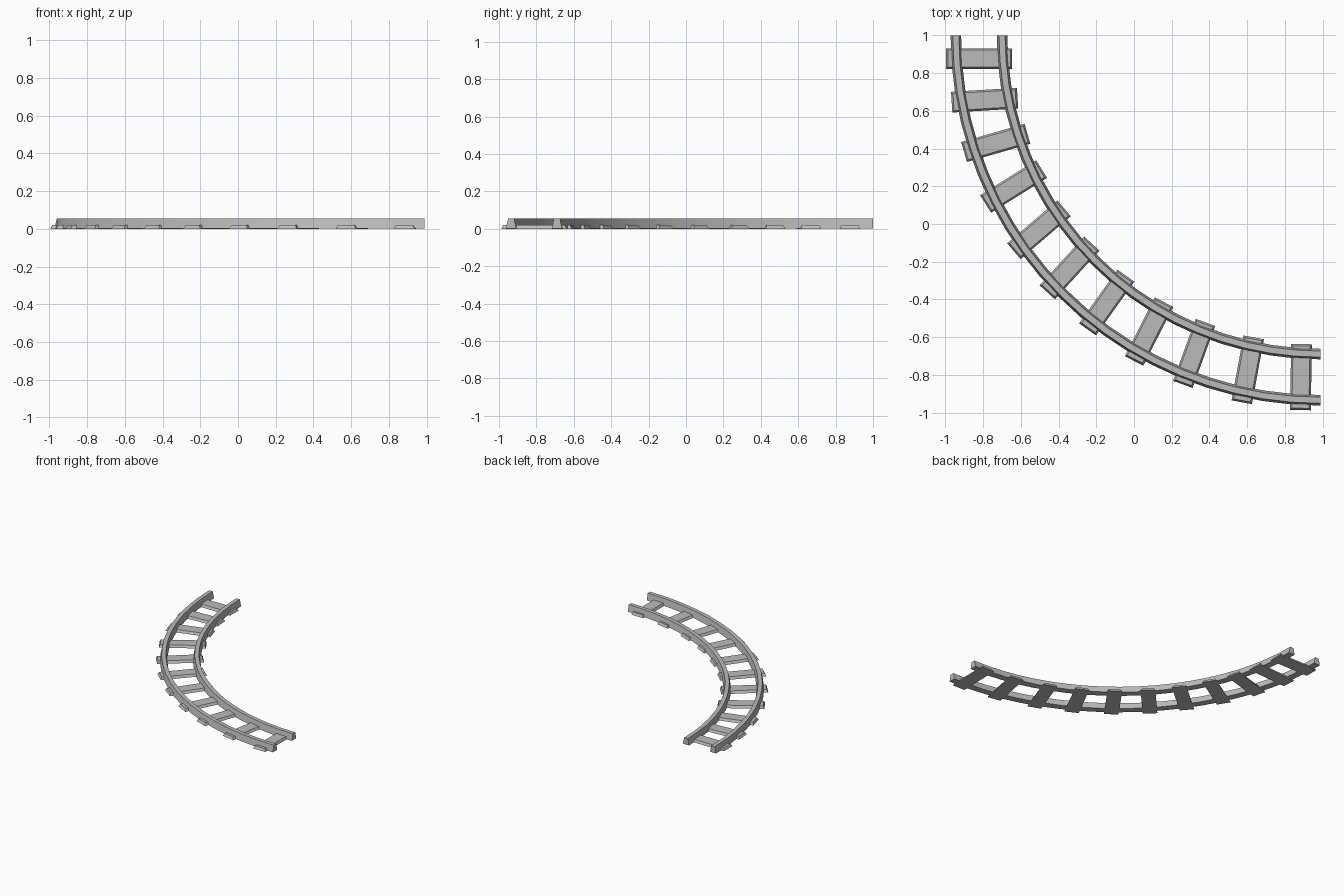
import bpy, bmesh
from math import sin, cos, pi, radians
from mathutils import Matrix, Vector

cube = bpy.data.objects.get("Cube")
if cube:
    bpy.data.objects.remove(cube, do_unlink=True)

CENTRE = Vector((0.99, 1.0, 0))
MID_RADIUS = 1.815

grey = bpy.data.materials.new("track grey")
grey.use_nodes = True
grey.diffuse_color = (0.5, 0.5, 0.5, 1)
grey.node_tree.nodes["Principled BSDF"].inputs["Base Color"].default_value = (0.5, 0.5, 0.5, 1)


def on_arc(radius, angle, z=0):
    return CENTRE + Vector((-radius * cos(angle), -radius * sin(angle), z))


def finish(bm, name):
    bmesh.ops.recalc_face_normals(bm, faces=bm.faces)
    mesh = bpy.data.meshes.new(name)
    bm.to_mesh(mesh)
    bm.free()
    mesh.materials.append(grey)
    obj = bpy.data.objects.new(name, mesh)
    bpy.context.collection.objects.link(obj)
    return obj


# Rails: tapered profile swept through a quarter circle
def make_rail(name, radius, steps=20):
    profile = [(-0.028, 0.002), (0.028, 0.002), (0.016, 0.055), (-0.016, 0.055)]
    bm = bmesh.new()
    rings = [[bm.verts.new(on_arc(radius + r, i / steps * pi / 2, z)) for r, z in profile]
             for i in range(steps + 1)]
    for a, b in zip(rings, rings[1:]):
        for k in range(4):
            n = (k + 1) % 4
            bm.faces.new((a[k], a[n], b[n], b[k]))
    bm.faces.new(rings[0])
    bm.faces.new(rings[-1])
    obj = finish(bm, name)
    bpy.context.view_layer.objects.active = obj
    obj.select_set(True)
    bpy.ops.object.shade_smooth_by_angle(angle=radians(30))
    obj.select_set(False)


make_rail("outer_rail", 1.935)
make_rail("inner_rail", 1.69)


# Sleepers: flat blocks with tapered tops, each slightly skewed to the curve
def make_sleeper(name, position, turn):
    bm = bmesh.new()
    bmesh.ops.create_cube(bm, size=1)
    for v in bm.verts:
        inset = 0.02 if v.co.z > 0 else 0
        v.co = Vector((v.co.x * (0.35 - inset), v.co.y * (0.11 - inset), (v.co.z + 0.5) * 0.02))
    obj = finish(bm, name)
    obj.matrix_world = Matrix.Translation(on_arc(MID_RADIUS, radians(position))) @ Matrix.Rotation(radians(turn), 4, "Z")


positions = [3.9, 10.9, 18.3, 26.2, 34.6, 42.8, 51.3, 59.9, 68.3, 77.7, 86.7]
turns = [0, 3.5, 16, 32, 40.5, 47.5, 54.5, 63, 70, 79.5, 89]
for i, (position, turn) in enumerate(zip(positions, turns)):
    make_sleeper(f"sleeper_{i + 1}", position, turn)
